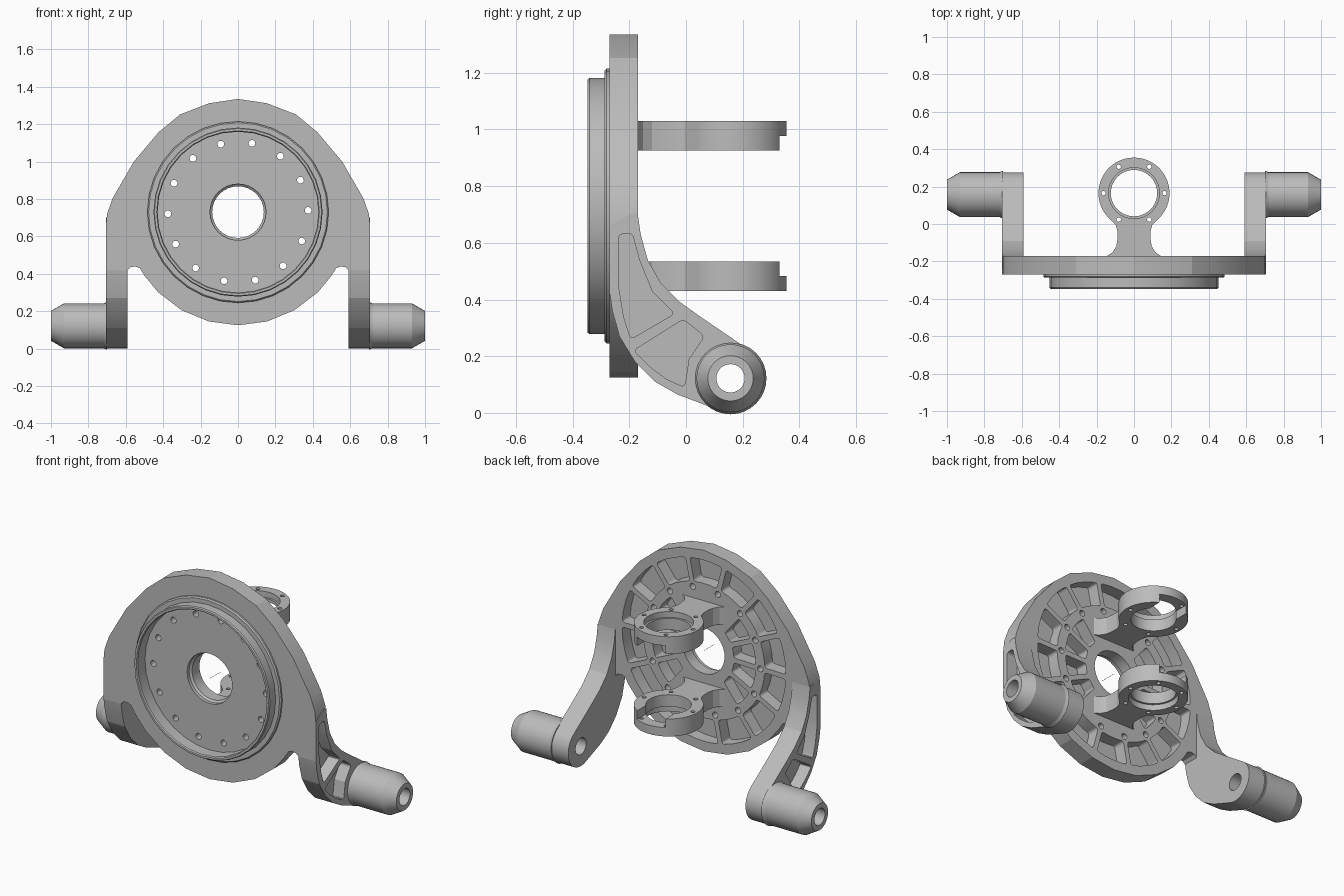
import bpy, bmesh, math
from math import sin, cos, radians
from mathutils import Vector

cube = bpy.data.objects.get("Cube")
if cube:
    bpy.data.objects.remove(cube, do_unlink=True)

metal = bpy.data.materials.new("grey_metal")
metal.use_nodes = True
metal.diffuse_color = (0.5, 0.5, 0.5, 1)
metal.node_tree.nodes["Principled BSDF"].inputs["Base Color"].default_value = (0.5, 0.5, 0.5, 1)

CZ = 0.73                  # height of the plate centre
FRONT, BACK = -0.27, -0.17  # plate faces
HUB = (0.157, 0.122)       # pivot centre in y, z
ARM_IN, ARM_OUT = 0.59, 0.707


def place(axis, u, v, w):
    return {"x": (w, u, v), "y": (u, w, v), "z": (u, v, w)}[axis]


def arc(c, r, a0, a1, n):
    return [(c[0] + r * cos(radians(a0 + (a1 - a0) * i / n)),
             c[1] + r * sin(radians(a0 + (a1 - a0) * i / n))) for i in range(n + 1)]


def circle(c, r, n=32):
    return arc(c, r, 0, 360, n)[:-1]


def prism(bm, pts, axis, lo, hi, rounding=0):
    """Extrude an outline along an axis, optionally rounding its sharp corners."""
    part = bmesh.new()
    base = part.faces.new([part.verts.new(place(axis, u, v, lo)) for u, v in pts])
    res = bmesh.ops.extrude_face_region(part, geom=[base])
    shift = Vector(place(axis, 0, 0, hi - lo))
    for v in res["geom"]:
        if isinstance(v, bmesh.types.BMVert):
            v.co += shift
    bmesh.ops.recalc_face_normals(part, faces=part.faces)
    if rounding:
        long = [e for e in part.edges
                if abs((e.verts[0].co - e.verts[1].co).dot(shift.normalized())) > 0.001
                and e.calc_face_angle(0) > radians(35)]
        bmesh.ops.bevel(part, geom=long, offset=rounding, segments=3,
                        profile=0.5, affect="EDGES", clamp_overlap=True)
    mesh = bpy.data.meshes.new("part")
    part.to_mesh(mesh)
    part.free()
    bm.from_mesh(mesh)
    bpy.data.meshes.remove(mesh)


def lathe(bm, profile, axis, c, n=32):
    """Revolve a closed (radius, position) profile around an axis."""
    rings = [[bm.verts.new(place(axis, c[0] + r * cos(math.tau * i / n),
                                 c[1] + r * sin(math.tau * i / n), w))
              for r, w in profile] for i in range(n)]
    m = len(profile)
    for i in range(n):
        a, b = rings[i], rings[(i + 1) % n]
        for j in range(m):
            k = (j + 1) % m
            bm.faces.new((a[j], a[k], b[k], b[j]))
    bmesh.ops.recalc_face_normals(bm, faces=bm.faces)


def make(name, bm):
    mesh = bpy.data.meshes.new(name)
    bm.to_mesh(mesh)
    bm.free()
    mesh.materials.append(metal)
    ob = bpy.data.objects.new(name, mesh)
    bpy.context.collection.objects.link(ob)
    return ob


def select(ob):
    bpy.ops.object.select_all(action="DESELECT")
    ob.select_set(True)
    bpy.context.view_layer.objects.active = ob


def combine(ob, other, operation):
    select(ob)
    mod = ob.modifiers.new(operation, "BOOLEAN")
    mod.operation, mod.solver, mod.object = operation, "EXACT", other
    bpy.ops.object.modifier_apply(modifier=mod.name)
    bpy.data.objects.remove(other, do_unlink=True)


def smooth(ob):
    select(ob)
    bpy.ops.object.shade_smooth_by_angle(angle=radians(14))


# Round plate with shoulders that run down into the arms
half = [(0.155, 1.312), (0.31, 1.252), (0.425, 1.157), (0.557, 1.0), (0.67, 0.805),
        (0.7, 0.72), (ARM_OUT, 0.65), (ARM_OUT, 0.42), (ARM_IN, 0.42), (0.575, 0.435),
        (0.55, 0.44), (0.525, 0.43), (0.5, 0.39)] + arc((0, CZ), 0.605, -45, -75, 2)
outline = [(0, 1.335)] + half + [(0, CZ - 0.605)] + [(-x, z) for x, z in reversed(half)]
bm = bmesh.new()
prism(bm, outline, "y", FRONT, BACK)
plate = make("mounting_plate", bm)

# Curved side arms ending in a round hub
arm = ([(BACK, 0.7), (-0.16, 0.63), (-0.135, 0.54), (-0.09, 0.46), (-0.02, 0.39), (0.05, 0.34)]
       + arc(HUB, 0.12, 58, -112, 16)
       + [(-0.03, 0.065), (-0.11, 0.11), (-0.18, 0.18), (-0.235, 0.27), (-0.26, 0.36),
          (FRONT, 0.43), (FRONT, 0.66), (-0.2, 0.7)])
upper_pocket = [(-0.238, 0.63), (-0.19, 0.635), (-0.165, 0.54), (-0.12, 0.43), (-0.04, 0.35),
                (-0.195, 0.26), (-0.22, 0.34), (-0.238, 0.45)]
lower_pocket = [(-0.185, 0.22), (-0.01, 0.33), (0.065, 0.27), (0.01, 0.19), (-0.005, 0.09),
                (-0.07, 0.12), (-0.13, 0.165)]
bm = bmesh.new()
for s in (-1, 1):
    prism(bm, arm, "x", *sorted((s * ARM_IN, s * ARM_OUT)))
combine(plate, make("arms", bm), "UNION")

# Pockets, bolt holes, centre bore and pivot holes
cut = bmesh.new()
STEP = 360 / 14


def sector(r0, r1, mid, rib):
    h = STEP / 2
    o0, o1 = (math.degrees(math.asin(rib / 2 / r)) for r in (r0, r1))
    c = (0, CZ)
    return (arc(c, r0, mid - h + o0, mid + h - o0, 3)
            + arc(c, r1, mid + h - o1, mid - h + o1, 3))


for i in range(14):
    a = 1.4 + STEP * i
    prism(cut, circle((0.375 * cos(radians(a)), CZ + 0.375 * sin(radians(a))), 0.018, 16),
          "y", -0.4, 0)
    mid = a + STEP / 2
    prism(cut, sector(0.405, 0.545, mid, 0.03), "y", -0.245, -0.1, 0.015)
    if abs(cos(radians(mid))) > 0.5:
        prism(cut, sector(0.2, 0.345, mid, 0.03), "y", -0.245, -0.1, 0.012)
lathe_profile = [(0.001, -0.4), (0.15, -0.4), (0.15, -0.25), (0.138, -0.24),
                 (0.138, -0.1), (0.001, -0.1)]
lathe(cut, lathe_profile, "y", (0, CZ))
for s in (-1, 1):
    for shape in (upper_pocket, lower_pocket):
        prism(cut, shape, "x", *sorted((s * 0.635, s * 0.8)), 0.015)
    prism(cut, circle(HUB, 0.05), "x", *sorted((s * 0.5, s * 0.8)))
combine(plate, make("plate_cutter", cut), "DIFFERENCE")
smooth(plate)

# Stepped collar on the front
bm = bmesh.new()
lathe(bm, [(0.43, -0.26), (0.43, -0.34), (0.435, -0.347), (0.447, -0.347), (0.452, -0.34),
           (0.452, -0.287), (0.478, -0.287), (0.485, -0.28), (0.485, -0.26)], "y", (0, CZ))
smooth(make("front_collar", bm))

# Tapered hollow pivots
for s, side in ((1, "left"), (-1, "right")):
    bm = bmesh.new()
    lathe(bm, [(r, s * x) for r, x in ((0.05, 0.7), (0.127, 0.7), (0.12, 0.72), (0.12, 0.93),
                                       (0.08, 1.0), (0.05, 1.0))], "x", HUB)
    smooth(make(side + "_pivot", bm))

# Two mirrored clamp rings on flared necks
RING = (0, 0.165)
neck = [(0.15, BACK - 0.005), (0.115, -0.152), (0.095, -0.12), (0.088, -0.08),
        (0.088, -0.04), (0.098, -0.005)]
clamp = neck + arc(RING, 0.19, -50, 230, 40) + [(-x, y) for x, y in reversed(neck)]
for s, name in ((1, "upper_clamp"), (-1, "lower_clamp")):
    def span(a, b):
        return sorted((CZ + s * a, CZ + s * b))
    bm = bmesh.new()
    prism(bm, clamp, "z", *span(0.195, 0.3))
    ring = make(name, bm)
    cutters = [(circle(RING, 0.124, 40), 0.1, 0.4), (circle(RING, 0.136, 40), 0.265, 0.4),
               ([(-0.094, 0.2), (0.094, 0.2), (0.094, 0.4), (-0.094, 0.4)], 0.1, 0.247)]
    cutters += [(circle(p, 0.012, 12), 0.1, 0.4) for p in circle(RING, 0.163, 6)]
    for shape, lo, hi in cutters:
        bm = bmesh.new()
        prism(bm, shape, "z", *span(lo, hi))
        combine(ring, make("clamp_cutter", bm), "DIFFERENCE")
    smooth(ring)
